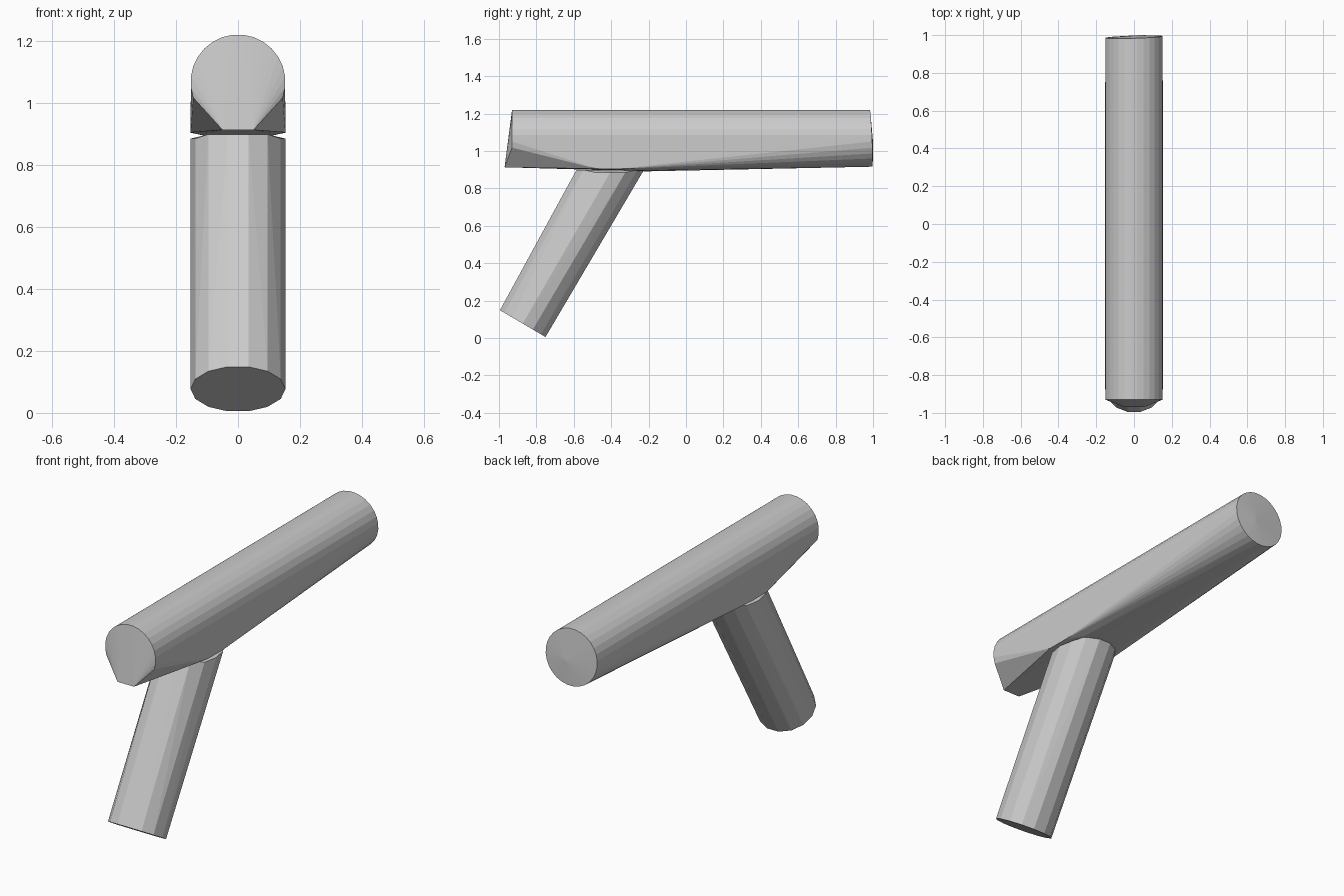
import bpy, bmesh
from math import sin, cos, pi
from mathutils import Vector

cube = bpy.data.objects.get("Cube")
if cube:
    bpy.data.objects.remove(cube, do_unlink=True)

grey = bpy.data.materials.new("plain grey")
grey.use_nodes = True
colour = (0.6, 0.6, 0.6, 1)
grey.diffuse_color = colour
grey.node_tree.nodes["Principled BSDF"].inputs["Base Color"].default_value = colour

R = 0.153


def circle(count):
    """Unit circle, with a flat segment at the top and bottom."""
    return [(sin(a), cos(a)) for a in (2 * pi * (i + 0.5) / count for i in range(count))]


def mirrored(points):
    return [(s * x, y, z) for x, y, z in points for s in (-1, 1)]


def hull(name, points):
    """Convex, flat-faced solid around a set of points."""
    bm = bmesh.new()
    for p in points:
        bm.verts.new(p)
    res = bmesh.ops.convex_hull(bm, input=bm.verts[:])
    loose = {g for g in res["geom_interior"] + res["geom_unused"]
             if isinstance(g, bmesh.types.BMVert)}
    bmesh.ops.delete(bm, geom=list(loose), context="VERTS")
    bmesh.ops.recalc_face_normals(bm, faces=bm.faces[:])
    mesh = bpy.data.meshes.new(name)
    bm.to_mesh(mesh)
    bm.free()
    mesh.materials.append(grey)
    obj = bpy.data.objects.new(name, mesh)
    bpy.context.collection.objects.link(obj)
    return obj


# Barrel: round front rim with a forward lower lip, round rear, full-width keel at the joint
MID = 1.068
front = [(R * u, -0.93, MID + R * v) for u, v in circle(28) if v > -0.35]
lip = mirrored([(0.05, -0.97, 0.913), (0.115, -0.94, 0.985)])
rear = [(R * u, 0.99 + 0.03 * u * R - 0.007 * v, MID + R * v) for u, v in circle(28)]
rear += [(0.03, 1.0, MID - 0.02)]
keel = mirrored([(R, -0.48, 0.905), (R, -0.36, 0.904), (0.11, -0.56, 0.904),
                 (0.05, -0.6, 0.905), (0.11, -0.26, 0.895), (0.05, -0.21, 0.891)])
hull("barrel", front + lip + rear + keel)

# Grip: slanted post, cut square at the foot and level at the joint
foot = Vector((0, -0.873, 0.077))
across = Vector((0, -0.862, 0.507))
base = [foot + Vector((R * u, 0, 0)) + across * (0.145 * v) for u, v in circle(14)]
top = [(R * u, -0.405 - 0.185 * v, 0.899 if abs(u) < 0.8 else 0.885)
       for u, v in circle(14)]
hull("grip", base + top)
